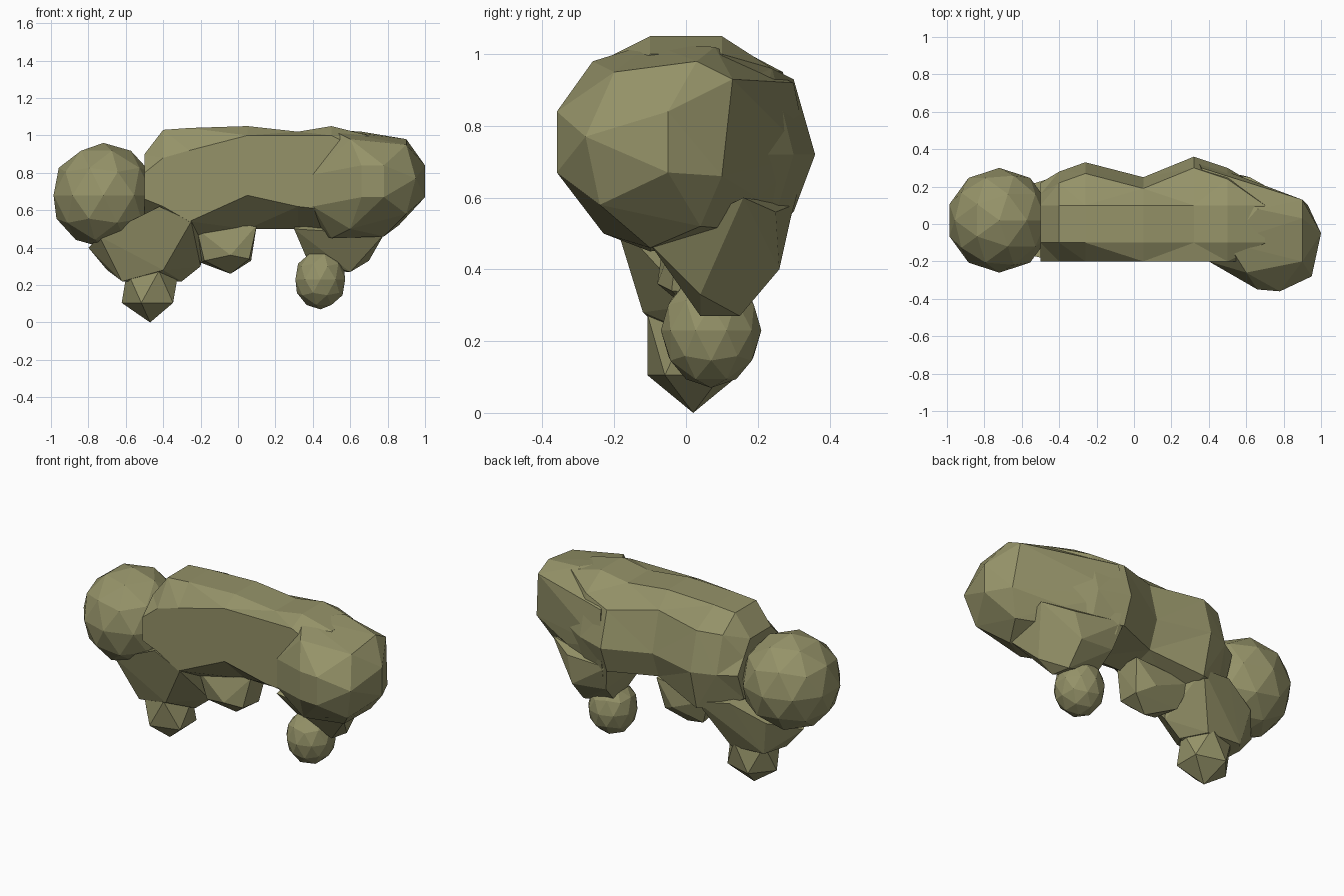
import bpy
import bmesh
from mathutils import Matrix, Vector

default_cube = bpy.data.objects.get("Cube")
if default_cube:
    bpy.data.objects.remove(default_cube)

olive = bpy.data.materials.new("olive_clay")
olive.use_nodes = True
olive_colour = (.3, .29, .14, 1)
olive.diffuse_color = olive_colour
olive_shader = olive.node_tree.nodes["Principled BSDF"]
olive_shader.inputs["Base Color"].default_value = olive_colour


def finish_part(name, bm):
    """Turn a bmesh into a flat shaded object."""
    bmesh.ops.recalc_face_normals(bm, faces=bm.faces[:])
    mesh = bpy.data.meshes.new(name)
    bm.to_mesh(mesh)
    bm.free()
    mesh.materials.append(olive)
    part = bpy.data.objects.new(name, mesh)
    bpy.context.collection.objects.link(part)


def make_ball(name, centre, radii, detail):
    """Faceted ball stretched along each axis."""
    bm = bmesh.new()
    shape = Matrix.Translation(centre) @ Matrix.Diagonal(Vector(radii)).to_4x4()
    bmesh.ops.create_icosphere(bm, subdivisions=detail, radius=1, matrix=shape)
    finish_part(name, bm)


def make_hull(name, points):
    """Faceted lump wrapped around a few points."""
    bm = bmesh.new()
    for point in points:
        bm.verts.new(point)
    result = bmesh.ops.convex_hull(bm, input=bm.verts[:])
    inside = {item for item in result["geom_interior"] + result["geom_unused"]
              if isinstance(item, bmesh.types.BMVert)}
    bmesh.ops.delete(bm, geom=list(inside), context='VERTS')
    finish_part(name, bm)


def make_torso(name, stations, front, middle):
    """Loft along x with a flat front and a rounded back."""
    bm = bmesh.new()
    loops = []
    for x, back, bottom, top, front_bottom, front_top in stations:
        section = (
            (front, front_top),
            (front / 2, top),
            (-front / 2, top),
            (back - .06, top - .09),
            (back, middle),
            (back - .06, bottom + .06),
            (0, bottom),
            (front, front_bottom),
        )
        loops.append([bm.verts.new((x, y, z)) for y, z in section])
    for loop, following in zip(loops, loops[1:]):
        for corner in range(len(loop)):
            # Index minus one wraps around to close the section
            bm.faces.new((loop[corner - 1], loop[corner],
                          following[corner], following[corner - 1]))
    for end_loop in (loops[0], loops[-1]):
        bm.faces.new(end_loop)
    bmesh.ops.triangulate(bm, faces=bm.faces[:])
    finish_part(name, bm)


# Torso: x, back, bottom, top, front face bottom, front face top
make_torso("torso", (
    (-.5, .22, .5, .9, .66, .8),
    (-.4, .28, .44, 1.03, .62, .88),
    (-.26, .33, .42, 1.04, .54, .92),
    (.05, .25, .5, 1.05, .68, 1),
    (.32, .36, .5, 1.02, .62, 1),
    (.5, .3, .46, 1.05, .6, 1),
    (.7, .18, .5, 1, .6, .9),
), front=-.2, middle=.72)

# Rounded head at one end
make_ball("head", (-.72, .02, .68), (.28, .28, .28), detail=2)

# Larger rump that juts forward at the other end
rump_points = [
    (.9, .13, .93), (.9, .03, .98), (.9, -.2, .95), (.93, .1, .66),
    (.95, -.28, .77), (.9, -.24, .58), (.86, .04, .52), (.78, -.1, .46),
    (.6, -.23, .5), (.6, -.26, .98), (.5, -.1, .45), (.5, -.1, 1.03),
    (.66, .08, 1.02), (.66, .2, .6), (.36, .3, .92), (.34, .34, .72),
    (.36, .28, .5),
]
for height in (.67, .84):
    rump_points += [(1, -.05, height), (.78, -.36, height),
                    (.66, -.35, height), (.4, -.2, height - .05)]
make_hull("rump", rump_points)

# Hind leg: thigh and stubby foot
make_hull("hind_thigh", [
    (.3, -.06, .5), (.78, -.1, .47), (.78, .16, .6), (.32, .3, .58),
    (.62, .25, .56), (.36, .25, .42), (.58, .26, .4), (.7, .04, .33),
    (.6, .04, .27), (.58, .15, .27), (.36, .04, .36), (.38, .15, .32),
])
make_ball("hind_foot", (.44, .07, .23), (.14, .14, .16), detail=2)

# Front leg: broad shoulder and stubby foot
make_hull("front_shoulder", [
    (-.8, .02, .4), (-.74, -.12, .46), (-.42, -.2, .62), (-.25, -.2, .54),
    (-.18, .05, .46), (-.26, .27, .52), (-.46, .24, .55), (-.66, .18, .46),
    (-.7, .04, .28), (-.62, -.06, .22), (-.4, -.12, .28), (-.3, .02, .22),
    (-.2, .02, .3), (-.4, .14, .24), (-.62, .14, .25),
])
make_ball("front_foot", (-.47, .02, .19), (.17, .15, .19), detail=1)

# Short raised leg between the other two
make_hull("raised_leg", [
    (-.22, -.06, .5), (-.26, .16, .48), (.1, -.02, .52), (.1, .14, .52),
    (-.18, -.04, .33), (-.2, .12, .32), (-.04, .04, .26), (.06, -.04, .34),
    (.07, .1, .33), (-.04, -.08, .36), (-.02, .16, .38),
])
